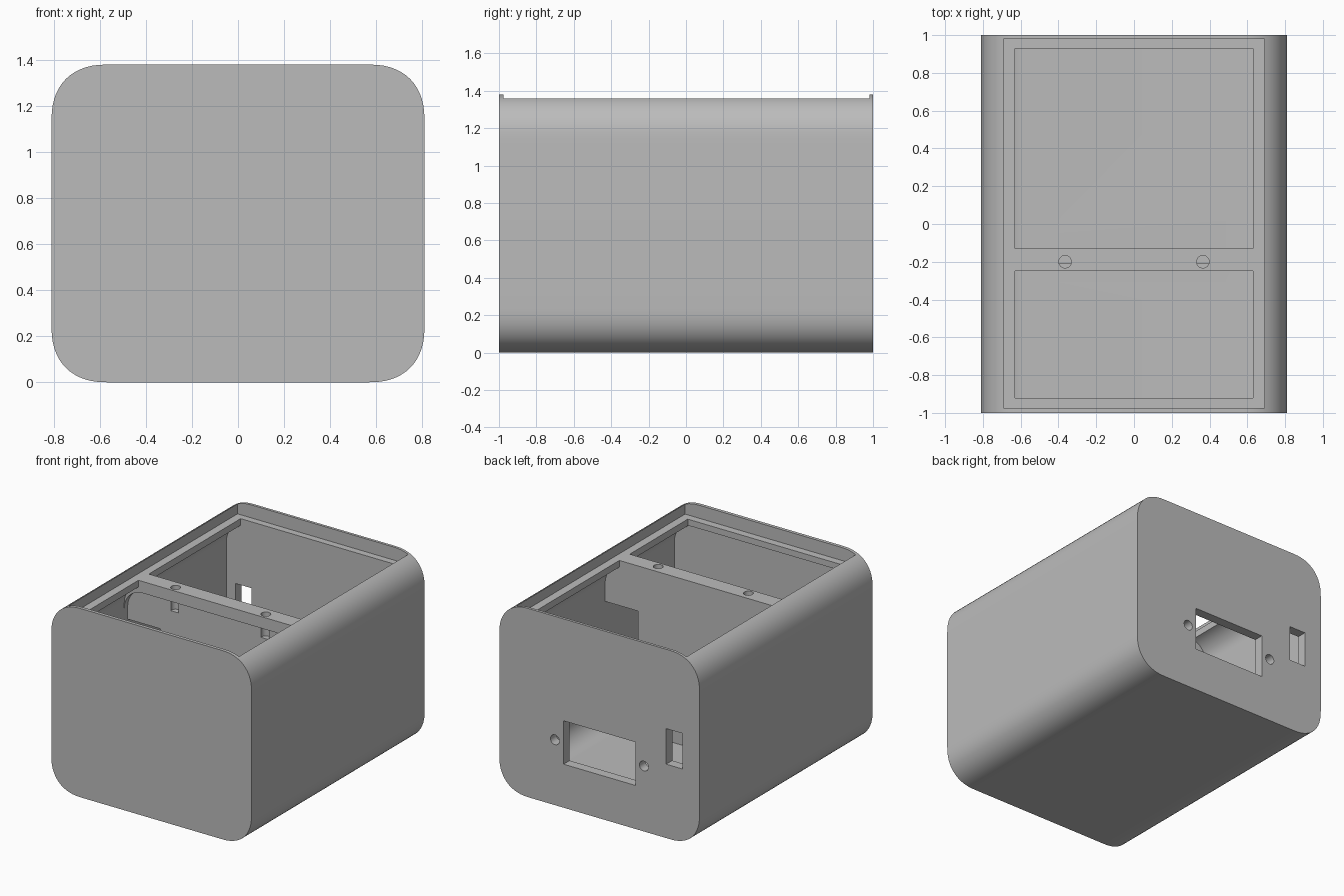
import bpy, bmesh, math

if "Cube" in bpy.data.objects:
    bpy.data.objects.remove(bpy.data.objects["Cube"], do_unlink=True)

grey = bpy.data.materials.new("plain_grey")
grey.use_nodes = True
COLOUR = (0.5, 0.5, 0.5, 1)
grey.diffuse_color = COLOUR
grey.node_tree.nodes["Principled BSDF"].inputs["Base Color"].default_value = COLOUR


def rounded_profile(half, z0, z1, r, power, steps=14):
    """Rounded rectangle in x and z with softened corners."""
    pts = []
    for sx, sz in ((1, 1), (-1, 1), (-1, -1), (1, -1)):
        corner = []
        for i in range(steps + 1):
            a = math.pi / 2 * i / steps
            u = math.cos(a) ** (2 / power) if i < steps else 0
            v = math.sin(a) ** (2 / power)
            cz = z1 - r if sz > 0 else z0 + r
            corner.append((sx * (half - r + r * u), cz + sz * r * v))
        pts += corner if sx * sz > 0 else corner[::-1]
    return pts


def extrude_y(name, profile, y0, y1):
    clean = []
    for p in profile:
        if not clean or math.dist(p, clean[-1]) > 1e-5:
            clean.append(p)
    if math.dist(clean[0], clean[-1]) < 1e-5:
        clean.pop()
    bm = bmesh.new()
    face = bm.faces.new([bm.verts.new((x, y0, z)) for x, z in clean])
    top = bmesh.ops.extrude_face_region(bm, geom=[face])["geom"]
    bmesh.ops.translate(bm, vec=(0, y1 - y0, 0),
                        verts=[g for g in top if isinstance(g, bmesh.types.BMVert)])
    bmesh.ops.recalc_face_normals(bm, faces=bm.faces)
    mesh = bpy.data.meshes.new(name)
    bm.to_mesh(mesh)
    bm.free()
    obj = bpy.data.objects.new(name, mesh)
    bpy.context.collection.objects.link(obj)
    mesh.materials.append(grey)
    return obj


def cut(tool):
    """Subtract the tool from the case and discard it."""
    bpy.context.view_layer.objects.active = case
    mod = case.modifiers.new("cut", "BOOLEAN")
    mod.operation, mod.solver, mod.object = "DIFFERENCE", "EXACT", tool
    bpy.ops.object.modifier_apply(modifier=mod.name)
    bpy.data.objects.remove(tool, do_unlink=True)


def cut_box(x0, x1, y0, y1, z0, z1):
    cut(extrude_y("box_cutter", [(x0, z0), (x1, z0), (x1, z1), (x0, z1)], y0, y1))


def cut_cylinder(r, depth, loc, rot=(0, 0, 0)):
    bpy.ops.mesh.primitive_cylinder_add(vertices=32, radius=r, depth=depth,
                                        location=loc, rotation=rot)
    cut(bpy.context.object)


# Outer case
case = extrude_y("case", rounded_profile(0.81, 0, 1.38, 0.24, 2.3), -1, 1)

# Rear and front chambers, leaving a partition between them
FLOOR, CEILING, INNER = 0.07, 1.24, 0.745
chamber = rounded_profile(INNER, FLOOR, CEILING, 0.15, 2.0)
under_bridge = rounded_profile(INNER, FLOOR, 1.2, 0.15, 2.0)
cut(extrude_y("rear_chamber", chamber, -0.13, 0.93))
cut(extrude_y("front_chamber", chamber, -0.93, -0.25))
cut(extrude_y("bridge_undercut", under_bridge, -0.4, -0.21))

# Passages through both lower corners of the partition
for side in (1, -1):
    passage = [(side * max(side * x, 0.48), min(z, 0.955)) for x, z in chamber]
    cut(extrude_y("passage", passage, -0.3, -0.05))

# Lid recess and the two openings in its ledge
cut_box(-0.69, 0.69, -0.975, 0.98, 1.285, 1.5)
cut_box(-0.63, 0.63, -0.13, 0.93, 1.1, 1.4)
cut_box(-0.63, 0.63, -0.92, -0.25, 1.1, 1.4)

# Lid screw holes in the bridge
for side in (1, -1):
    cut_cylinder(0.033, 0.3, (side * 0.365, -0.2, 1.26))

# Rear connector window, its screw holes and the switch slot
cut_box(-0.29, 0.29, 0.85, 1.1, 0.318, 0.635)
cut_box(-0.67, -0.54, 0.85, 1.1, 0.54, 0.8)
for side in (1, -1):
    cut_cylinder(0.036, 0.25, (side * 0.36, 0.975, 0.478), (math.pi / 2, 0, 0))

# Smooth curves, crisp edges
bpy.ops.object.select_all(action="DESELECT")
case.select_set(True)
bpy.context.view_layer.objects.active = case
bpy.ops.object.shade_smooth_by_angle(angle=math.radians(30))
